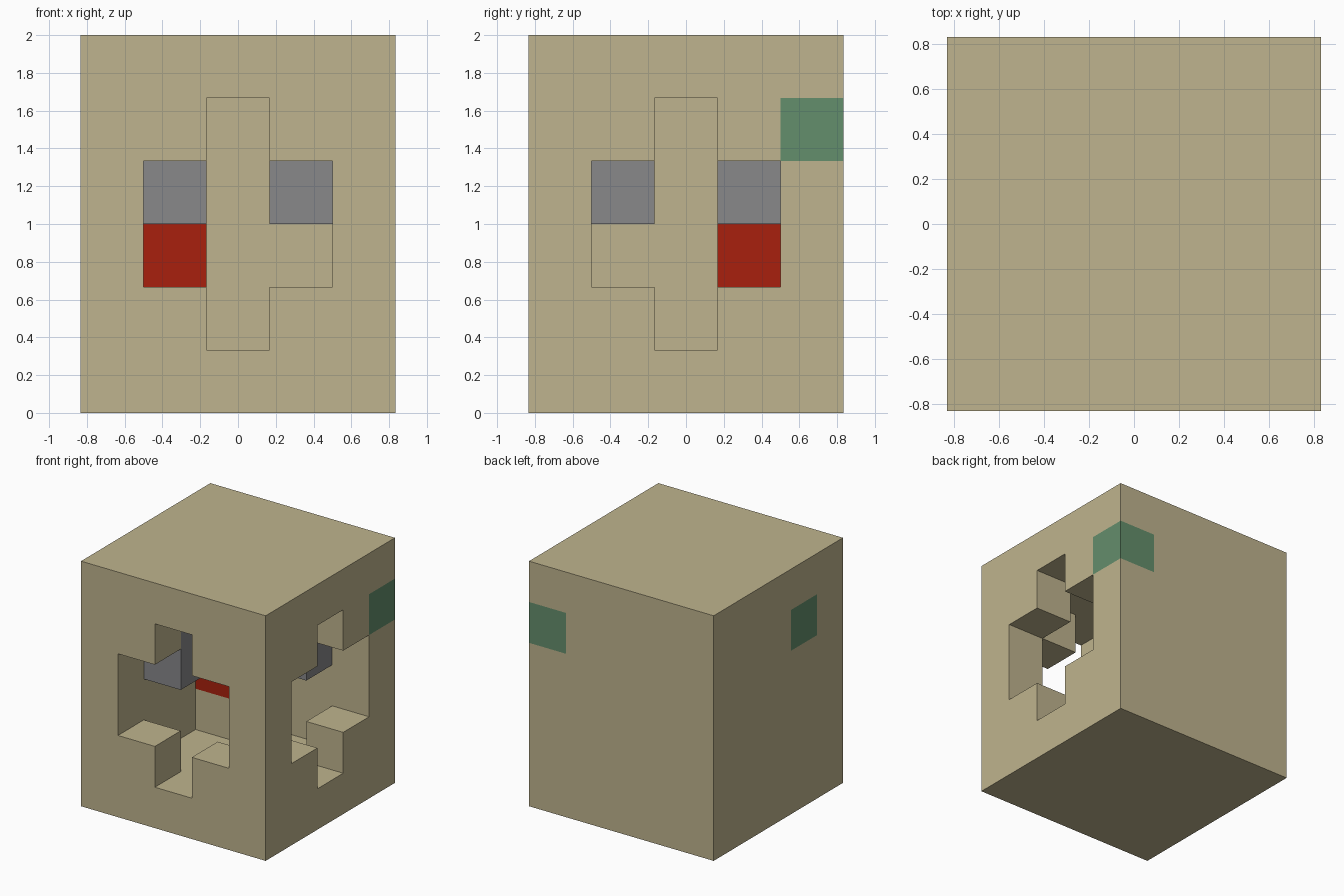
import bpy

cube = bpy.data.objects.get("Cube")
if cube:
    bpy.data.objects.remove(cube, do_unlink=True)

U = 1 / 3  # edge of one block; the body is 5 x 5 x 6 blocks


def material(name, rgb):
    linear = [((c / 255 + 0.055) / 1.055) ** 2.4 for c in rgb] + [1]
    mat = bpy.data.materials.new(name)
    mat.use_nodes = True
    mat.diffuse_color = linear
    mat.node_tree.nodes["Principled BSDF"].inputs["Base Color"].default_value = linear
    return mat


sand = material("sand", (191, 180, 142))
grey = material("stone grey", (136, 136, 138))
red = material("red", (168, 32, 13))
green = material("green", (100, 142, 108))


def block(name, low, high, mat=None):
    """Box between two corners counted in blocks from the front left bottom corner."""
    centre = [(a + b) / 2 * U for a, b in zip(low, high)]
    bpy.ops.mesh.primitive_cube_add(
        size=1, location=(centre[0] - 2.5 * U, centre[1] - 2.5 * U, centre[2]))
    obj = bpy.context.object
    obj.name = name
    obj.scale = [(b - a) * U for a, b in zip(low, high)]
    bpy.ops.object.transform_apply(location=False, rotation=False, scale=True)
    if mat:
        obj.data.materials.append(mat)
    return obj


def carve(target, name, low, high):
    """Cut a box out of the target, then drop the cutter."""
    cutter = block(name, low, high)
    cutter.hide_render = True
    mod = target.modifiers.new(name, "BOOLEAN")
    mod.operation = "DIFFERENCE"
    mod.solver = "EXACT"
    mod.object = cutter
    bpy.context.view_layer.objects.active = target
    bpy.ops.object.modifier_apply(modifier=mod.name)
    bpy.data.objects.remove(cutter, do_unlink=True)


# Hollow body with a square chamber
body = block("hollow_body", (0, 0, 0), (5, 5, 6), sand)
carve(body, "chamber", (1, 1, 1), (4, 4, 5))

# Cross-shaped openings through the front and the side wall
for a, b, bottom, top in ((1, 4, 2, 4), (2, 3, 1, 5)):
    carve(body, "front_opening", (a, -1, bottom), (b, 1.5, top))
    carve(body, "side_opening", (3.5, a, bottom), (6, b, top))

# Green blocks set flush into the outer wall
for name, (x, y) in {"corner_inlay": (4, 4), "wall_inlay": (0, 1)}.items():
    low, high = (x, y, 4), (x + 1, y + 1, 5)
    carve(body, "inlay_socket", low, high)
    block(name, low, high, green)

# Grey pillars hanging from the ceiling in opposite corners
for name, p in (("front_hanging_pillar", 1), ("back_hanging_pillar", 3)):
    block(name, (p, p, 3), (p + 1, p + 1, 5), grey)

# Pedestal with a red block in the far corner
block("pedestal", (1, 3, 1), (2, 4, 2), sand)
block("red_block", (1, 3, 2), (2, 4, 3), red)
